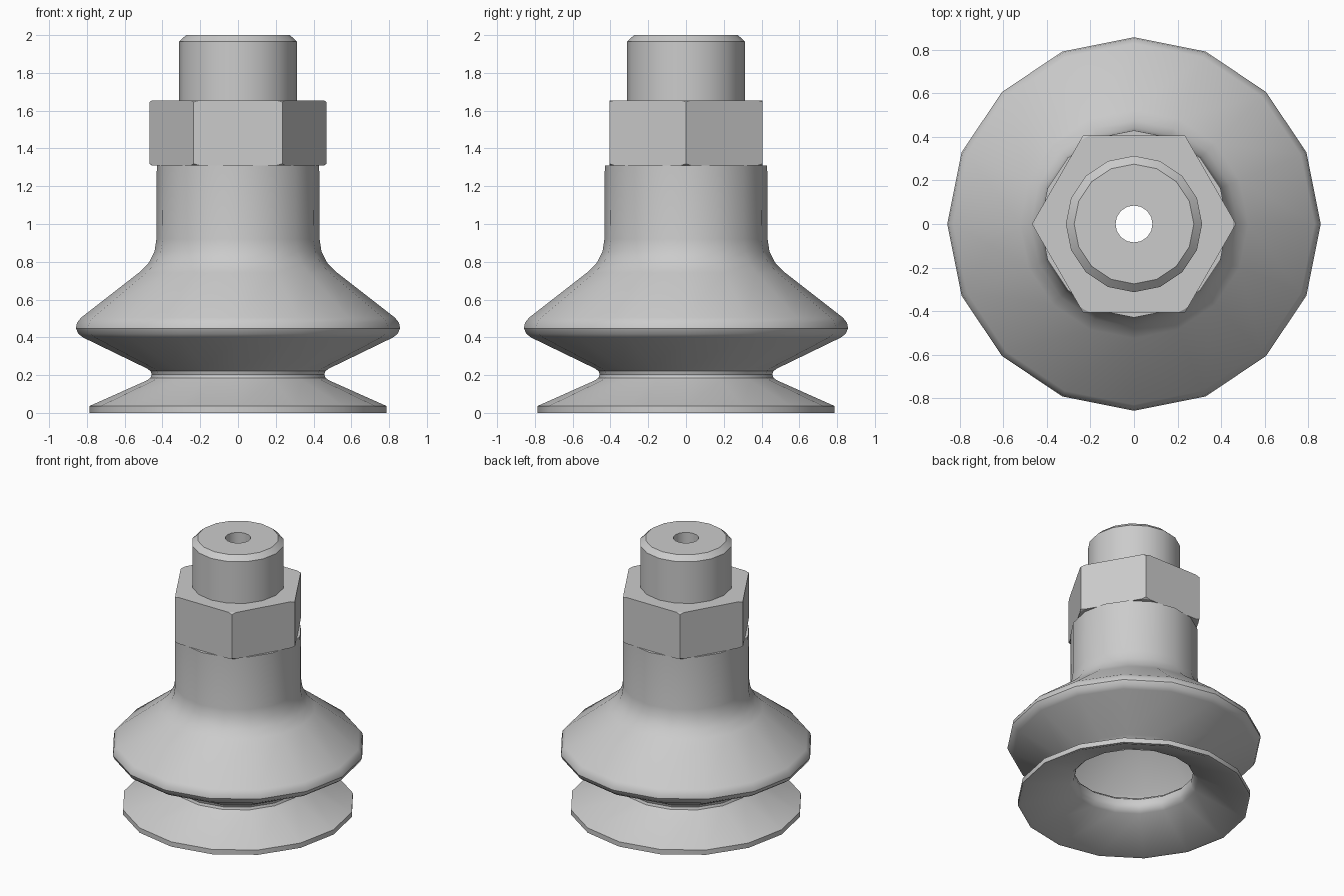
import bpy, bmesh, math

if "Cube" in bpy.data.objects:
    bpy.data.objects.remove(bpy.data.objects["Cube"])


def make_object(name, bm):
    bmesh.ops.recalc_face_normals(bm, faces=bm.faces[:])
    mesh = bpy.data.meshes.new(name)
    bm.to_mesh(mesh)
    bm.free()
    obj = bpy.data.objects.new(name, mesh)
    bpy.context.collection.objects.link(obj)
    return obj


def lathe(name, profile, segments=16):
    """Revolve a closed (radius, z) profile around z."""
    bm = bmesh.new()
    rings = []
    for i in range(segments):
        a = 2 * math.pi * i / segments
        rings.append([bm.verts.new((r * math.cos(a), r * math.sin(a), z)) for r, z in profile])
    n = len(profile)
    for i in range(segments):
        a, b = rings[i], rings[(i + 1) % segments]
        for j in range(n):
            k = (j + 1) % n
            bm.faces.new((a[j], b[j], b[k], a[k]))
    return make_object(name, bm)


def activate(obj):
    bpy.ops.object.select_all(action='DESELECT')
    obj.select_set(True)
    bpy.context.view_layer.objects.active = obj


def smooth(obj, angle=32):
    activate(obj)
    bpy.ops.object.shade_smooth_by_angle(angle=math.radians(angle))


BORE = 0.085

# Rubber bellows cup: outer wall from the lip up, then the inner cavity back down
outer = [(0.787, 0), (0.787, 0.036), (0.482, 0.172), (0.463, 0.186), (0.457, 0.204),
         (0.463, 0.221), (0.482, 0.235), (0.818, 0.398), (0.845, 0.418), (0.858, 0.448),
         (0.852, 0.478), (0.83, 0.505), (0.525, 0.742), (0.475, 0.79), (0.442, 0.855),
         (0.432, 0.92), (0.43, 1.31)]
inner = [(BORE, 1.31), (BORE, 0.80), (0.37, 0.80), (0.46, 0.725), (0.775, 0.48),
         (0.79, 0.455), (0.775, 0.435), (0.435, 0.265), (0.41, 0.24), (0.402, 0.204),
         (0.41, 0.17), (0.435, 0.145), (0.765, 0)]
cup = lathe("bellows_cup", outer + inner)
smooth(cup)

# Hexagonal nut, corners chamfered by intersecting with a turned blank
bm = bmesh.new()
bmesh.ops.create_cone(bm, cap_ends=True, segments=6, radius1=0.469, radius2=0.469, depth=0.345)
for v in bm.verts:
    a = round(math.atan2(v.co.y, v.co.x) / (math.pi / 6)) * math.pi / 6
    v.co.z += 1.4825
# put a corner on the x axis
first = bm.verts[:][0].co
turn = -math.atan2(first.y, first.x)
for v in bm.verts:
    x, y = v.co.x, v.co.y
    v.co.x = x * math.cos(turn) - y * math.sin(turn)
    v.co.y = x * math.sin(turn) + y * math.cos(turn)
nut = make_object("hex_nut", bm)
blank = lathe("nut_blank", [(BORE, 1.30), (0.44, 1.30), (0.475, 1.323), (0.475, 1.642),
                            (0.44, 1.665), (BORE, 1.665)], 48)
blank.hide_render = True
mod = nut.modifiers.new("chamfer", 'BOOLEAN')
mod.operation = 'INTERSECT'
mod.object = blank
mod.solver = 'EXACT'
activate(nut)
bpy.ops.object.modifier_apply(modifier=mod.name)
bpy.data.objects.remove(blank)
smooth(nut, 20)

# Threaded stud with chamfered end and through bore
stud = lathe("stud", [(BORE, 1.655), (0.313, 1.655), (0.313, 1.965), (0.275, 2.0), (BORE, 2.0)])
smooth(stud)
